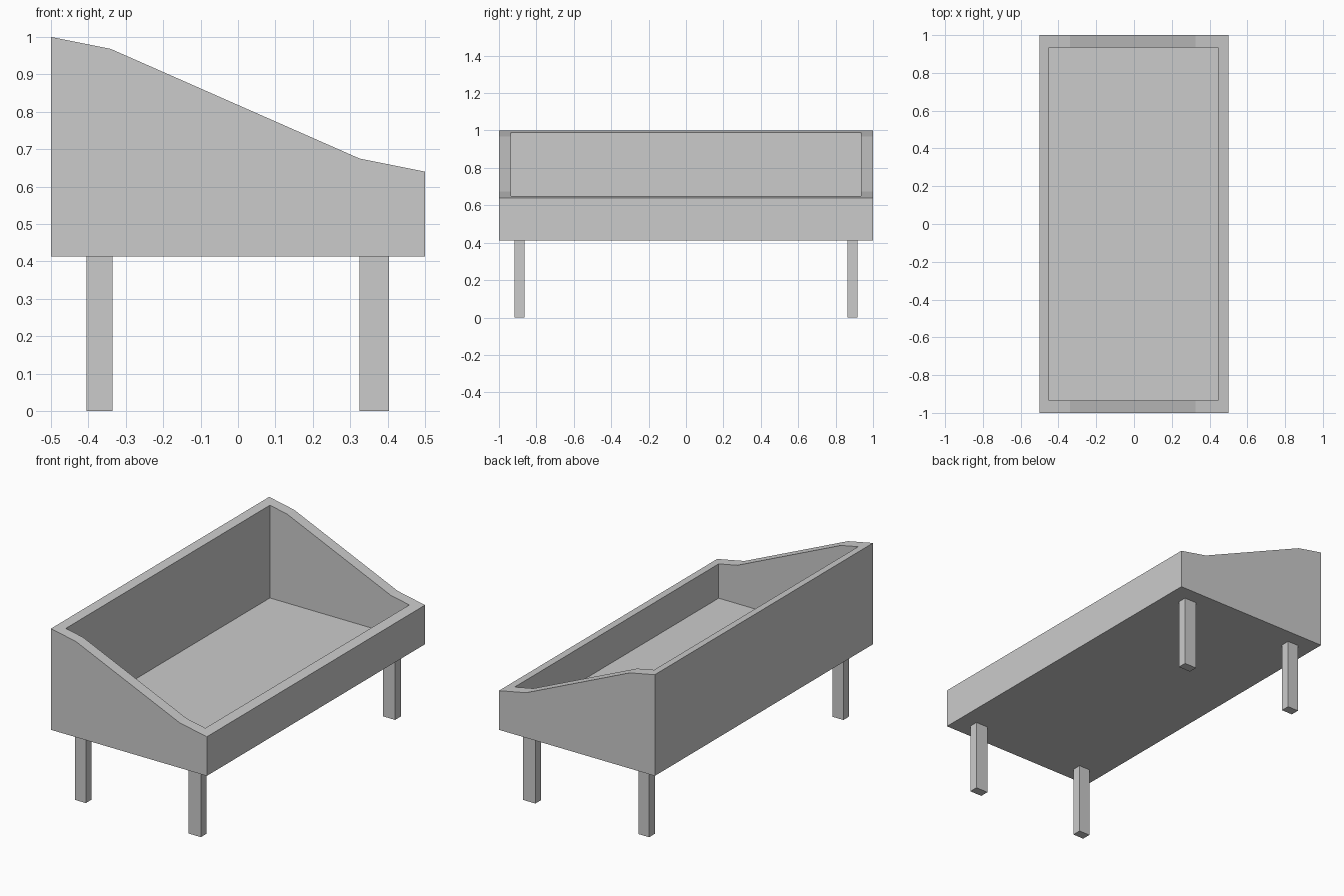
import bpy, bmesh

if "Cube" in bpy.data.objects:
    bpy.data.objects.remove(bpy.data.objects["Cube"])


def prism(name, profile, y0, y1):
    """Extrude an x-z profile along y into a closed solid."""
    bm = bmesh.new()
    face = bm.faces.new([bm.verts.new((x, y0, z)) for x, z in profile])
    ext = bmesh.ops.extrude_face_region(bm, geom=[face])
    verts = [v for v in ext["geom"] if isinstance(v, bmesh.types.BMVert)]
    bmesh.ops.translate(bm, verts=verts, vec=(0, y1 - y0, 0))
    bmesh.ops.recalc_face_normals(bm, faces=bm.faces)
    mesh = bpy.data.meshes.new(name)
    bm.to_mesh(mesh)
    bm.free()
    obj = bpy.data.objects.new(name, mesh)
    bpy.context.collection.objects.link(obj)
    return obj


def box(name, x0, x1, y0, y1, z0, z1):
    return prism(name, [(x0, z0), (x1, z0), (x1, z1), (x0, z1)], y0, y1)


# Planter trough with sloping side walls
trough = prism("trough", [(-0.5, 0.413), (0.5, 0.413), (0.5, 0.64),
                          (0.325, 0.675), (-0.34, 0.968), (-0.5, 1.0)], -1, 1)

# Hollow interior, open at the top
cutter = box("trough_cutter", -0.45, 0.445, -0.935, 0.935, 0.452, 1.2)
cut = trough.modifiers.new("hollow", 'BOOLEAN')
cut.operation = 'DIFFERENCE'
cut.solver = 'EXACT'
cut.object = cutter
bpy.context.view_layer.objects.active = trough
bpy.ops.object.modifier_apply(modifier=cut.name)
bpy.data.objects.remove(cutter)

# Four square-cut legs
for side, x0, x1 in (("left", -0.405, -0.335), ("right", 0.325, 0.403)):
    for end, y in (("front", -0.89), ("back", 0.89)):
        box(f"{end}_{side}_leg", x0, x1, y - 0.026, y + 0.026, 0, 0.413)
